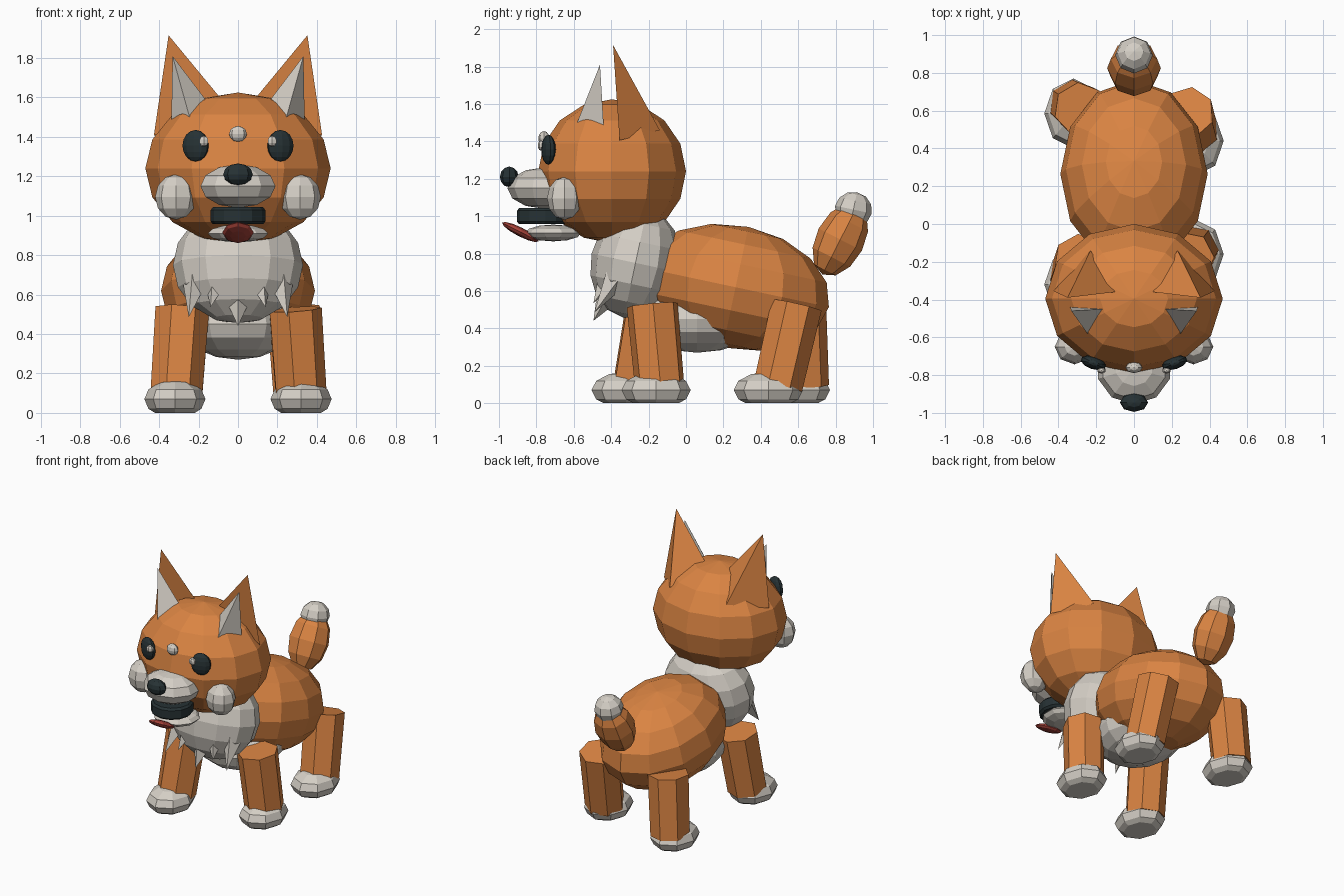
import bpy, bmesh, math
from mathutils import Vector, Matrix

if "Cube" in bpy.data.objects:
    bpy.data.objects.remove(bpy.data.objects["Cube"])


def material(name, rgb):
    m = bpy.data.materials.new(name)
    m.diffuse_color = (*rgb, 1)
    m.use_nodes = True
    m.node_tree.nodes["Principled BSDF"].inputs["Base Color"].default_value = m.diffuse_color
    return m


ORANGE = material("orange fur", (0.70, 0.23, 0.055))
WHITE = material("cream fur", (0.66, 0.62, 0.56))
DARK = material("dark grey", (0.02, 0.032, 0.035))
RED = material("tongue red", (0.42, 0.06, 0.045))


def finish(name, bm, mat):
    bmesh.ops.recalc_face_normals(bm, faces=bm.faces)
    me = bpy.data.meshes.new(name)
    bm.to_mesh(me)
    bm.free()
    me.materials.append(mat)
    ob = bpy.data.objects.new(name, me)
    bpy.context.collection.objects.link(ob)
    return ob


def ball(name, loc, rad, mat, seg=8, rings=6, tilt=0, turn=0, cut=None):
    """Faceted ellipsoid, optionally tilted about x, turned about z, cut flat at a height."""
    bm = bmesh.new()
    bmesh.ops.create_uvsphere(bm, u_segments=seg, v_segments=rings, radius=1)
    bm.transform(Matrix.Translation(loc)
                 @ Matrix.Rotation(math.radians(turn), 4, 'Z')
                 @ Matrix.Rotation(math.radians(tilt), 4, 'X')
                 @ Matrix.Diagonal((*rad, 1)))
    if cut is not None:
        res = bmesh.ops.bisect_plane(bm, geom=bm.verts[:] + bm.edges[:] + bm.faces[:],
                                     plane_co=(0, 0, cut), plane_no=(0, 0, 1), clear_inner=True)
        edges = [e for e in res['geom_cut'] if isinstance(e, bmesh.types.BMEdge)]
        bmesh.ops.contextual_create(bm, geom=edges)
    return finish(name, bm, mat)


def cone(name, a, b, r1, r2, mat, seg):
    """Tapered prism from point a to point b."""
    a, b = Vector(a), Vector(b)
    bm = bmesh.new()
    bmesh.ops.create_cone(bm, cap_ends=True, segments=seg, radius1=r1, radius2=r2,
                          depth=(b - a).length)
    rot = (b - a).to_track_quat('Z', 'Y').to_matrix().to_4x4()
    bm.transform(Matrix.Translation((a + b) / 2) @ rot)
    return finish(name, bm, mat)


def pyramid(name, base, tip, mat):
    bm = bmesh.new()
    v = [bm.verts.new(p) for p in base]
    t = bm.verts.new(tip)
    bm.faces.new(v)
    for i in range(3):
        bm.faces.new((v[i], v[(i + 1) % 3], t))
    return finish(name, bm, mat)


# Trunk
ball("body", (0, 0.265, 0.62), (0.39, 0.51, 0.33), ORANGE, 12, 8, tilt=-12)
ball("belly", (0, 0.06, 0.45), (0.29, 0.34, 0.18), WHITE, 12, 8)
ball("chest", (0, -0.27, 0.75), (0.33, 0.24, 0.30), WHITE, 12, 8, tilt=-12)

# Head and muzzle
ball("head", (0, -0.395, 1.24), (0.47, 0.395, 0.385), ORANGE, 12, 8)
ball("muzzle", (0, -0.76, 1.15), (0.20, 0.195, 0.11), WHITE, 10, 6)
ball("nose", (0, -0.945, 1.21), (0.075, 0.05, 0.055), DARK, 8, 6)
ball("lower_jaw", (0, -0.71, 0.91), (0.16, 0.15, 0.045), WHITE, 10, 6)
ball("tongue", (0, -0.885, 0.915), (0.08, 0.11, 0.024), RED, 8, 6, tilt=-27)
ball("forehead_spot", (0, -0.76, 1.415), (0.045, 0.03, 0.04), WHITE, 8, 6)
mouth = cone("mouth", (0, -0.765, 0.957), (0, -0.765, 1.043), 0.142, 0.142, DARK, 12)
bevel = mouth.modifiers.new("rounded rim", 'BEVEL')
bevel.width = 0.014
bevel.segments = 1

# Paired face parts and ears
for s, side in ((1, "left"), (-1, "right")):
    ball(f"eye_{side}", (s * 0.215, -0.735, 1.355), (0.07, 0.034, 0.08), DARK, 10, 8, turn=s * 18)
    ball(f"eye_gleam_{side}", (s * 0.173, -0.775, 1.378), (0.026, 0.018, 0.028), WHITE, 6, 5)
    ball(f"cheek_{side}", (s * 0.315, -0.65, 1.095), (0.105, 0.093, 0.115), WHITE, 8, 6)
    pyramid(f"ear_{side}", [(s * 0.23, -0.14, 1.46), (s * 0.427, -0.355, 1.405),
                            (s * 0.10, -0.36, 1.61)], (s * 0.352, -0.39, 1.915), ORANGE)
    pyramid(f"inner_ear_{side}", [(s * 0.24, -0.59, 1.48), (s * 0.338, -0.44, 1.48),
                                  (s * 0.165, -0.45, 1.59)], (s * 0.332, -0.46, 1.81), WHITE)

# Fur tufts on the chest
cone("tuft_middle", (0, -0.41, 0.59), (0, -0.495, 0.44), 0.07, 0, WHITE, 4)
for s, side in ((1, "left"), (-1, "right")):
    cone(f"tuft_inner_{side}", (s * 0.115, -0.43, 0.645), (s * 0.14, -0.495, 0.535),
         0.05, 0, WHITE, 4)
    cone(f"tuft_outer_{side}", (s * 0.215, -0.365, 0.68), (s * 0.25, -0.49, 0.485),
         0.07, 0, WHITE, 4)

# Legs in a walking pose: name, side, top y, bottom y, paw y
for name, s, top, low, paw in (("front_left", 1, -0.18, -0.14, -0.16),
                               ("front_right", -1, -0.19, -0.265, -0.32),
                               ("back_left", 1, 0.59, 0.49, 0.44),
                               ("back_right", -1, 0.61, 0.63, 0.585)):
    cone(f"leg_{name}", (s * 0.315, low, 0.09), (s * 0.285, top, 0.525), 0.135, 0.14, ORANGE, 7)
    ball(f"paw_{name}", (s * 0.32, paw, 0.07), (0.155, 0.185, 0.098), WHITE, 8, 6, cut=0)

# Tail
ball("tail", (0, 0.825, 0.875), (0.142, 0.13, 0.21), ORANGE, 8, 6, tilt=-27)
ball("tail_tip", (0, 0.895, 1.035), (0.1, 0.1, 0.095), WHITE, 8, 6, tilt=-12)
